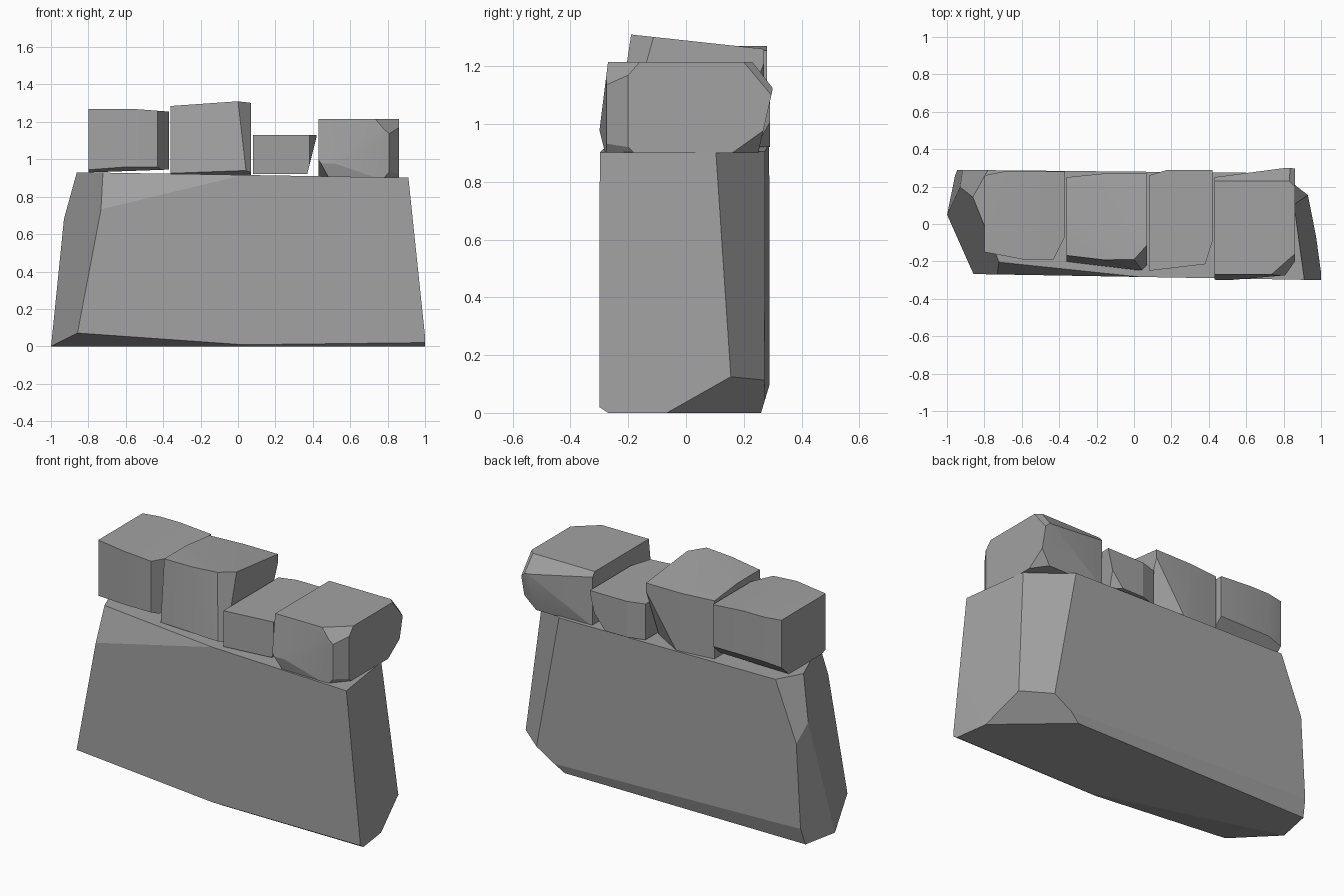
import bpy
import bmesh
from math import radians
from mathutils import Vector

if "Cube" in bpy.data.objects:
    bpy.data.objects.remove(bpy.data.objects["Cube"])

stone_grey = bpy.data.materials.new("stone_grey")
stone_grey.use_nodes = True
grey = (0.36, 0.36, 0.36, 1)
stone_grey.diffuse_color = grey
stone_grey.node_tree.nodes["Principled BSDF"].inputs["Base Color"].default_value = grey

# Each side of a block as (axis, sign); left is +x
SIDES = {"left": (0, 1), "right": (0, -1), "back": (1, 1),
         "front": (1, -1), "top": (2, 1), "bottom": (2, -1)}


def chip(**depths):
    """A flat cut, given by how far it reaches from the corner along each axis."""
    return depths


def stone(name, x, y, z, chips):
    """A rectangular block with its edges and corners hewn off by flat cuts."""
    low, high = Vector((x[0], y[0], z[0])), Vector((x[1], y[1], z[1]))
    bm = bmesh.new()
    bmesh.ops.create_cube(bm, size=1)
    for v in bm.verts:
        v.co = [(low[i] + high[i]) / 2 + v.co[i] * (high[i] - low[i]) for i in range(3)]
    for depths in chips:
        normal = Vector()
        point = (low + high) / 2
        for side, depth in depths.items():
            axis, sign = SIDES[side]
            normal[axis] = sign / depth
            point[axis] = high[axis] if sign > 0 else low[axis]
        # Step in from the corner along the last axis
        point[axis] -= sign * depth
        bmesh.ops.bisect_plane(bm, geom=bm.verts[:] + bm.edges[:] + bm.faces[:],
                               plane_co=point, plane_no=normal.normalized(),
                               clear_outer=True)
        rim = [e for e in bm.edges if e.is_boundary]
        if rim:
            bmesh.ops.holes_fill(bm, edges=rim, sides=0)
    bmesh.ops.remove_doubles(bm, verts=bm.verts[:], dist=0.004)
    bmesh.ops.recalc_face_normals(bm, faces=bm.faces[:])
    mesh = bpy.data.meshes.new(name)
    bm.to_mesh(mesh)
    bm.free()
    mesh.materials.append(stone_grey)
    obj = bpy.data.objects.new(name, mesh)
    bpy.context.collection.objects.link(obj)
    bpy.ops.object.select_all(action="DESELECT")
    obj.select_set(True)
    bpy.context.view_layer.objects.active = obj
    bpy.ops.object.shade_smooth_by_angle(angle=radians(14))


# Large foundation block
stone("wall_base", (-1, 1), (-.3, .29), (0, .93), [
    # leaning ends
    chip(left=.173, back=1.256, top=1.655),
    chip(right=.317, front=.787, top=1.68),
    chip(right=.103, back=.495, top=1.8),
    # hewn corners
    chip(left=.395, back=.3, top=2.16),
    chip(left=.43, back=.38, bottom=.26),
    chip(right=.22, back=.395, top=.55),
    chip(right=1.25, front=.124, top=.365),
    # gentle slopes of the top, front, back and foot
    chip(left=1.8, top=.03),
    chip(right=2, front=.035),
    chip(left=2, back=.02),
    chip(right=1.2, front=.35, bottom=.09),
    chip(front=.03, bottom=.02),
    chip(back=.03, bottom=.1),
])

# Row of coping stones
stone("right_end_stone", (-.8, -.37), (-.19, .28), (.92, 1.27), [
    chip(right=.21, front=.04),
    chip(left=.06, front=.12),
    chip(front=.1, bottom=.04),
    chip(left=.2, top=.015),
    chip(right=.1, back=.02),
    chip(back=.1, bottom=.09),
    chip(left=.7, bottom=.025),
])

stone("tall_stone", (-.36, .07), (-.25, .27), (.91, 1.31), [
    chip(front=.06, top=.4),
    chip(right=.67, front=.084, top=.93),
    chip(back=.46, top=.05),
    chip(right=.36, top=.025),
    chip(left=.12, front=.14, top=.5),
    chip(front=.1, bottom=.03),
    chip(left=.2, back=.12, bottom=.3),
    chip(right=.2, back=.02),
])

stone("low_stone", (.08, .42), (-.25, .29), (.92, 1.13), [
    chip(left=.34, front=.04),
    chip(left=.05, front=.16),
    chip(left=.05, bottom=.2),
    chip(left=.1, back=.1, bottom=.12),
    chip(right=.1, back=.03),
])

stone("left_end_stone", (.43, .86), (-.3, .3), (.9, 1.215), [
    chip(left=.16, front=.14, top=.16),
    chip(left=.1, front=.12, bottom=.12),
    chip(front=.03, top=.24),
    chip(front=.02, bottom=.08),
    chip(right=.06, front=.3, bottom=.1),
    chip(left=.35, front=.03),
    chip(left=.07, front=.1),
    chip(left=.1, back=.1, top=.12),
    chip(left=.1, back=.14, bottom=.1),
    chip(back=.07, top=.09),
    chip(back=.05, bottom=.22),
    chip(right=.38, back=.05),
])
